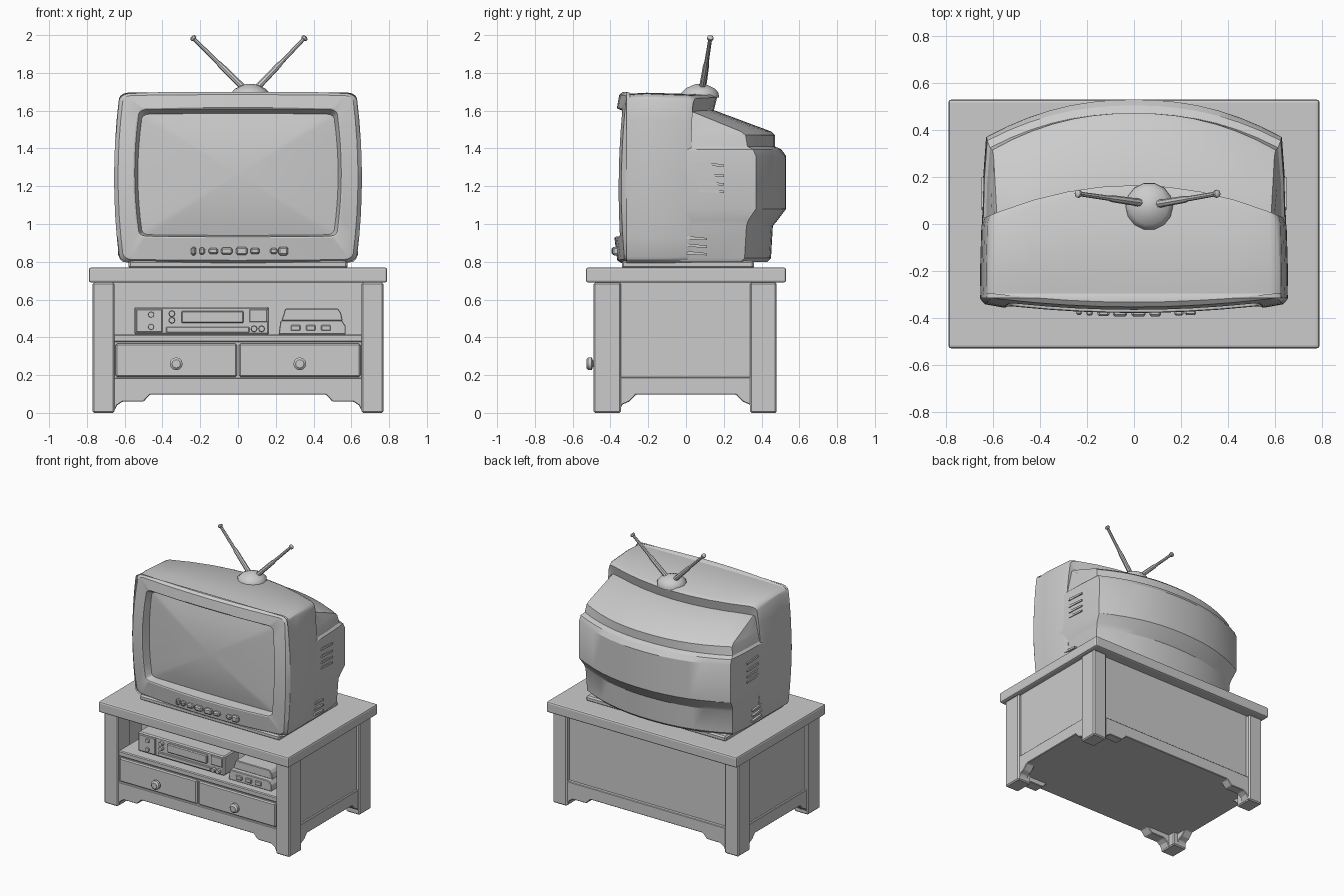
import bpy, bmesh, math
from mathutils import Vector

if "Cube" in bpy.data.objects:
    bpy.data.objects.remove(bpy.data.objects["Cube"])


def finish(name, bm, bevel=0.0, smooth=None, segments=1):
    bmesh.ops.recalc_face_normals(bm, faces=bm.faces)
    me = bpy.data.meshes.new(name)
    bm.to_mesh(me)
    bm.free()
    ob = bpy.data.objects.new(name, me)
    bpy.context.collection.objects.link(ob)
    if bevel:
        m = ob.modifiers.new("edge", 'BEVEL')
        m.width, m.segments = bevel, segments
    if smooth:
        bpy.ops.object.select_all(action='DESELECT')
        ob.select_set(True)
        bpy.context.view_layer.objects.active = ob
        bpy.ops.object.shade_smooth_by_angle(angle=math.radians(smooth))
    return ob


def loft(name, rings, caps=(True, True), **kw):
    """Bridge closed rings that have equal point counts."""
    bm = bmesh.new()
    rows = [[bm.verts.new(p) for p in r] for r in rings]
    n = len(rows[0])
    for a, b in zip(rows, rows[1:]):
        for i in range(n):
            j = (i + 1) % n
            bm.faces.new((a[i], a[j], b[j], b[i]))
    if caps[0]:
        bm.faces.new(rows[0])
    if caps[1]:
        bm.faces.new(rows[-1])
    return finish(name, bm, **kw)


def box(name, x0, x1, y0, y1, z0, z1, bevel=0.0, segments=1):
    rings = [[(x0, y0, z), (x1, y0, z), (x1, y1, z), (x0, y1, z)] for z in (z0, z1)]
    return loft(name, rings, bevel=bevel, segments=segments)


def prism(name, pts, axis, lo, hi, bevel=0.0):
    """Extrude a (horizontal, z) profile along x or y."""
    put = (lambda p, d: (p[0], d, p[1])) if axis == 'y' else (lambda p, d: (d, p[0], p[1]))
    return loft(name, [[put(p, d) for p in pts] for d in (lo, hi)], bevel=bevel)


def rod(name, p, q, r0, r1, sides=10, rings=None):
    """Round bar from p to q; rings = (fraction, radius) pairs."""
    p, q = Vector(p), Vector(q)
    rot = (q - p).to_track_quat('Z', 'Y')
    out = []
    for f, r in rings or ((0, r0), (1, r1)):
        c = p.lerp(q, f)
        out.append([c + rot @ Vector((r * math.cos(a), r * math.sin(a), 0))
                    for a in (2 * math.pi * i / sides for i in range(sides))])
    return loft(name, out, smooth=40)


# ---------- cabinet ----------
box("cabinet_top", -.79, .79, -.53, .53, .69, .77, .012, 2)
for sx, side in ((-1, "left"), (1, "right")):
    xa, xb = sorted((sx * .655, sx * .77))
    box(f"front_leg_{side}", xa, xb, -.49, -.345, 0, .69, .008)
    box(f"back_leg_{side}", xa, xb, .34, .48, 0, .69, .008)
    pa, pb = sorted((sx * .70, sx * .745))
    box(f"side_panel_{side}", pa, pb, -.35, .35, .12, .69)

# aprons with stepped bracket feet on all four sides
front_half = [(.66, 0), (.64, .04), (.61, .06), (.50, .06), (.465, .097)]
front_apron = [(-.66, .185)] + [(-x, z) for x, z in front_half] + front_half[::-1] + [(.66, .185)]
side_half = [(.36, 0), (.335, .045), (.30, .06), (.265, .097)]
side_apron = [(-.36, .19)] + [(-y, z) for y, z in side_half] + side_half[::-1] + [(.36, .19)]
prism("front_apron", front_apron, 'y', -.482, -.40, .004)
prism("back_apron", front_apron, 'y', .40, .47, .004)
prism("side_apron_left", side_apron, 'x', -.76, -.69, .004)
prism("side_apron_right", side_apron, 'x', .69, .76, .004)
box("cabinet_floor", -.70, .70, -.42, .42, .097, .12)
box("back_panel", -.66, .66, .40, .445, .12, .69)

# open shelf and drawers
box("shelf", -.66, .66, -.475, -.18, .375, .415, .006)
box("shelf_back_wall", -.66, .66, -.20, -.18, .415, .69)
box("drawer_carcass", -.66, .66, -.462, -.20, .18, .376)
for sx, side in ((-1, "left"), (1, "right")):
    xa, xb = sorted((sx * .006, sx * .648))
    box(f"drawer_{side}", xa, xb, -.482, -.455, .19, .367, .008)
    kx = sx * .327
    rod(f"drawer_knob_{side}", (kx, -.478, .26), (kx, -.528, .26), 0, 0, 12,
        ((0, .018), (.3, .018), (.42, .034), (.8, .034), (1, .022)))

# ---------- video player ----------
box("player_body", -.55, .165, -.40, -.22, .415, .56, .008)
box("player_left_panel", -.54, -.40, -.412, -.39, .425, .55, .005)
box("player_tape_door", -.30, .03, -.415, -.39, .475, .54, .006)
box("player_lower_strip", -.38, .06, -.41, -.39, .425, .455, .004)
box("player_right_panel", .06, .155, -.412, -.39, .48, .55, .004)
for x, z in ((-.46, .52), (-.46, .455), (-.35, .525), (-.35, .49), (.085, .445), (.125, .445)):
    rod("player_button", (x, -.39, z), (x, -.425, z), .018, .015, 8)

# ---------- small console next to it ----------
prism("console_base", [(.215, .415), (.57, .415), (.57, .46), (.55, .49), (.225, .49)],
      'y', -.42, -.22, .004)
prism("console_upper", [(.23, .488), (.555, .488), (.545, .53), (.53, .552), (.25, .552)],
      'y', -.385, -.22, .004)
for x in (.28, .36, .44):
    box("console_port", x, x + .05, -.43, -.41, .435, .465, .004)

# ---------- television front housing with screen ----------
unit, R = [], .07
for k, (cx, cy) in enumerate(((1, 1), (-1, 1), (-1, -1), (1, -1))):
    for i in range(4):
        a = math.pi / 2 * (k + i / 3)
        unit.append((cx * (1 - R) + R * math.cos(a), cy * (1 - R) + R * math.sin(a)))
    p, (nx, ny) = unit[-1], ((-1, 1), (-1, -1), (1, -1), (1, 1))[k]
    q = ((-1 + R, 1), (-1, -1 + R), (1 - R, -1), (1, 1 - R))[k]
    unit += [(p[0] + (q[0] - p[0]) * i / 8, p[1] + (q[1] - p[1]) * i / 8) for i in range(1, 8)]


def face_y(x, z):
    return -.385 + .042 * (x / .63) ** 2 + .03 * ((z - 1.2) / .47) ** 2


def rear_y(x, z):
    return .03 + .135 * (1 - (x / .63) ** 2)


def outline(hw, z0, z1, fy):
    pts = []
    for u, v in unit:
        x = hw * u * (1 - .045 * v * v)
        z = (z0 + z1) / 2 + (z1 - z0) / 2 * v * (1 - .012 * u * u)
        pts.append((x, fy(x, z), z))
    return pts


screen = [outline(.53 * s, 1.265 - .325 * s, 1.265 + .32 * s, lambda x, z, s=s: -.335 + .04 * s * s)
          for s in (.06, .3, .55, .8, 1)]
shell = [
    outline(.547, .932, 1.61, face_y),
    outline(.555, .925, 1.617, lambda x, z: face_y(x, z) - .004),
    outline(.635, .808, 1.685, face_y),
    outline(.653, .795, 1.70, lambda x, z: face_y(x, z) + .018),
    outline(.656, .79, 1.70, lambda x, z: -.315),
    outline(.654, .79, 1.69, lambda x, z: -.295),
    outline(.656, .79, 1.695, lambda x, z: -.21),
    outline(.65, .79, 1.685, lambda x, z: rear_y(x, z) - .03),
    outline(.64, .80, 1.67, rear_y),
    outline(.60, .83, 1.59, lambda x, z: rear_y(x, z) - .02),
]
loft("television_housing", screen + shell, caps=(True, False), smooth=28)

# ---------- television rear shell: stacked curved-back sections ----------
def section(z, hw, ys, yc, n=14):
    pts = [(hw + .006, -.03, z), (hw, ys * .55, z)]
    for i in range(n + 1):
        t = 1 - 2 * i / n
        pts.append(((hw - .012) * t, yc - (yc - ys) * abs(t) ** 2.2, z))
    return pts + [(-hw, ys * .55, z), (-hw - .006, -.03, z)]


loft("television_rear", [section(*s) for s in (
    (.80, .605, .29, .43), (.82, .615, .31, .45), (.99, .622, .32, .46), (1.02, .63, .33, .485),
    (1.08, .642, .37, .53), (1.36, .64, .37, .53), (1.395, .637, .355, .505),
    (1.41, .625, .325, .472), (1.47, .615, .315, .472), (1.49, .61, .29, .45),
    (1.60, .595, .02, .155))], smooth=28)
box("television_base", -.58, .58, -.34, .36, .765, .805, .01)

# side vents
for sx in (-1, 1):
    xa, xb = sorted((sx * .62, sx * .65))
    for z in (1.17, 1.21, 1.255, 1.31):
        prism("upper_vent_slat", [(.06, z), (.20, z - .006), (.20, z + .006), (.07, z + .018)], 'x', xa, xb)
    xa, xb = sorted((sx * .60, sx * .636))
    for z in (.84, .88, .92):
        prism("lower_vent_slat", [(.0, z), (.11, z - .006), (.11, z + .006), (.01, z + .016)], 'x', xa, xb)

# front controls
for x, w, h in ((-.235, .025, .045), (-.19, .03, .035), (-.13, .05, .03), (-.06, .06, .035),
                (.02, .06, .04), (.09, .05, .03), (.19, .04, .03), (.24, .05, .045)):
    y = face_y(x, .86)
    box("control_button", x - w / 2, x + w / 2, y - .025, y + .03, .857 - h / 2, .857 + h / 2, .008)

# ---------- antenna ----------
rod("antenna_base", (.065, .075, 1.67), (.065, .075, 1.742), 0, 0, 14,
    ((0, .102), (.35, .10), (.65, .08), (.88, .045), (1, .02)))
for name, a, b in (("left", (.03, .09, 1.72), (-.245, .13, 1.992)),
                   ("right", (.10, .085, 1.72), (.36, .13, 1.992))):
    rod(f"antenna_rod_{name}", a, b, 0, 0, 8,
        ((0, .017), (.45, .015), (.5, .011), (.94, .01), (.955, .017), (.985, .017), (1, .008)))
